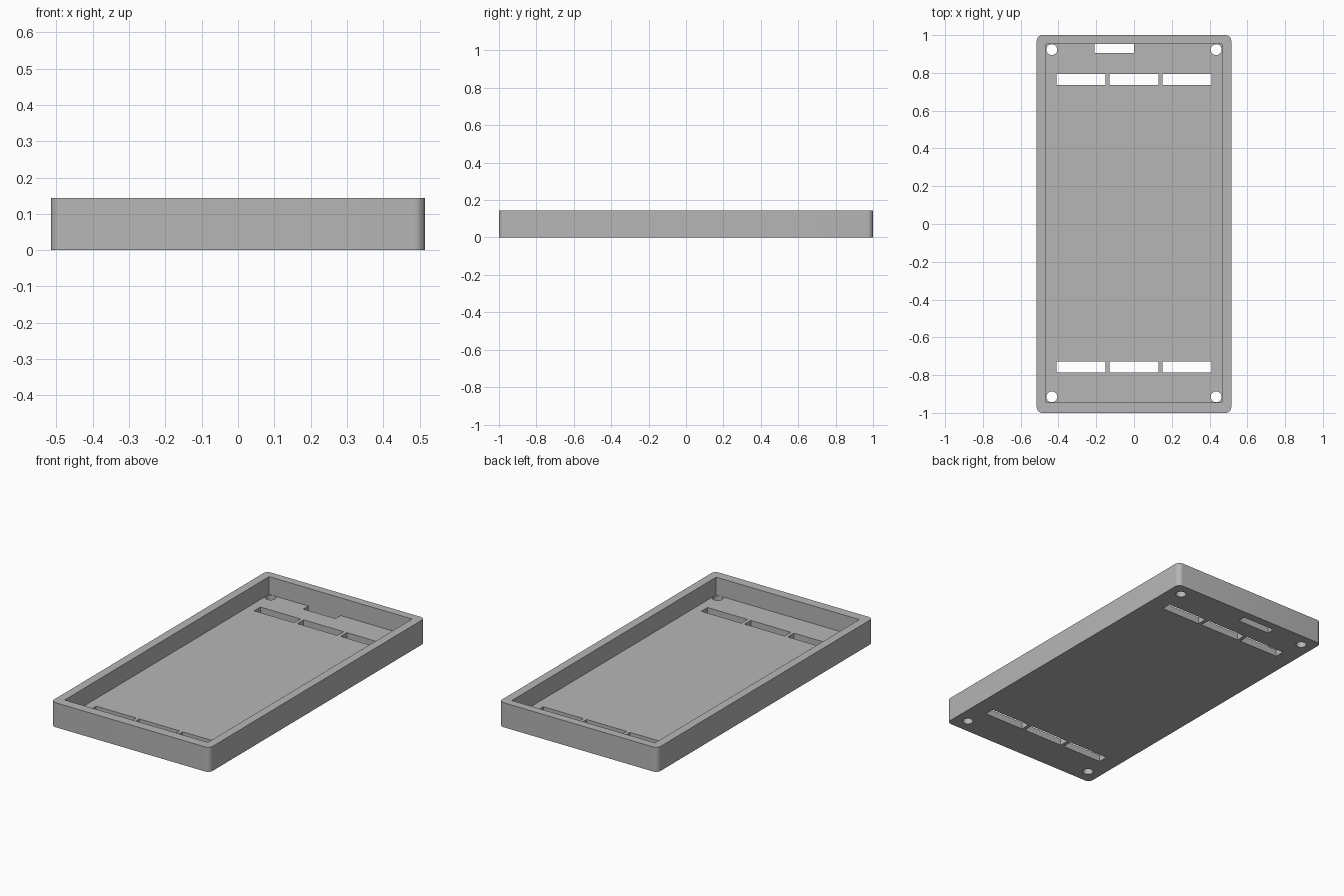
import bpy, bmesh, math
from mathutils import Matrix

if "Cube" in bpy.data.objects:
    bpy.data.objects.remove(bpy.data.objects["Cube"])

W, L, H = 1.03, 2.0, 0.144      # outer size
FLOOR = 0.04                    # floor thickness
R = 0.03                        # outer corner radius
PX, PY0, PY1 = 0.465, -0.944, 0.952   # pocket limits
SHIFT = 0.004                   # pocket features sit slightly towards the back

grey = bpy.data.materials.new("plain grey")
grey.diffuse_color = (0.47, 0.47, 0.47, 1)
grey.use_nodes = True
grey.node_tree.nodes["Principled BSDF"].inputs["Base Color"].default_value = grey.diffuse_color


def add_box(bm, x0, x1, y0, y1, z0, z1):
    m = Matrix.Translation(((x0 + x1) / 2, (y0 + y1) / 2, (z0 + z1) / 2))
    m = m @ Matrix.Diagonal((x1 - x0, y1 - y0, z1 - z0, 1))
    return bmesh.ops.create_cube(bm, size=1, matrix=m)["verts"]


def make_object(name, bm):
    mesh = bpy.data.meshes.new(name)
    bm.to_mesh(mesh)
    bm.free()
    mesh.materials.append(grey)
    obj = bpy.data.objects.new(name, mesh)
    bpy.context.collection.objects.link(obj)
    return obj


def cut(obj, cutter):
    bpy.context.view_layer.objects.active = obj
    mod = obj.modifiers.new("cut", 'BOOLEAN')
    mod.operation = 'DIFFERENCE'
    mod.solver = 'EXACT'
    mod.object = cutter
    bpy.ops.object.modifier_apply(modifier=mod.name)
    bpy.data.objects.remove(cutter)


# Outer block with rounded vertical corners
bm = bmesh.new()
add_box(bm, -W / 2, W / 2, -L / 2, L / 2, 0, H)
upright = [e for e in bm.edges
           if abs(e.verts[0].co.z - e.verts[1].co.z) > H / 2]
bmesh.ops.bevel(bm, geom=upright, offset=R, segments=8, profile=0.5,
                affect='EDGES')
tray = make_object("tray", bm)

# Open pocket
bm = bmesh.new()
add_box(bm, -PX, PX, PY0, PY1, FLOOR, H + 0.1)
cut(tray, make_object("pocket_cutter", bm))

# Floor openings: two rows of slots, corner holes, one slot by the back wall
bm = bmesh.new()
for side in (-1, 1):
    y = side * 0.762 + SHIFT
    for x in (-0.281, 0, 0.281):
        add_box(bm, x - 0.13, x + 0.13, y - 0.029, y + 0.029, -0.05, 0.09)
    for x in (-0.435, 0.435):
        bmesh.ops.create_cone(
            bm, cap_ends=True, segments=32, radius1=0.0288, radius2=0.0288,
            depth=0.14,
            matrix=Matrix.Translation((x, side * 0.919 + SHIFT, 0.02)))
add_box(bm, -0.21, 0.0, 0.905, PY1, -0.05, 0.09)
cut(tray, make_object("opening_cutter", bm))

# Smooth rounded corners and holes, crisp edges elsewhere
bpy.ops.object.select_all(action='DESELECT')
tray.select_set(True)
bpy.context.view_layer.objects.active = tray
bpy.ops.object.shade_smooth_by_angle(angle=math.radians(30))
